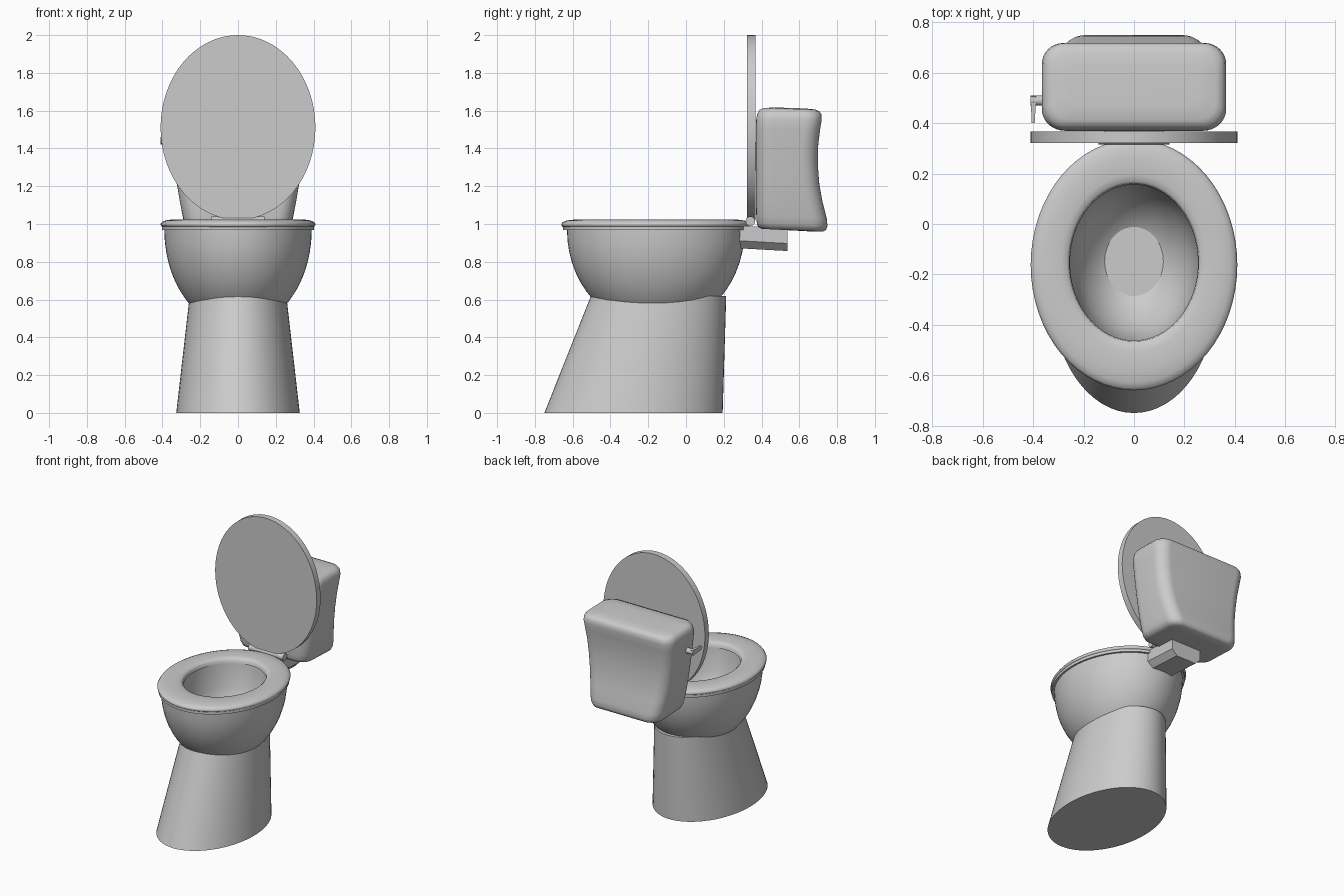
import bpy, bmesh
from math import sin, cos, pi, sqrt, radians
from mathutils import Matrix

if "Cube" in bpy.data.objects:
    bpy.data.objects.remove(bpy.data.objects["Cube"])

N = 64


def finish(bm, name, angle=35):
    bmesh.ops.recalc_face_normals(bm, faces=bm.faces)
    me = bpy.data.meshes.new(name)
    bm.to_mesh(me)
    bm.free()
    ob = bpy.data.objects.new(name, me)
    bpy.context.collection.objects.link(ob)
    bpy.ops.object.select_all(action='DESELECT')
    ob.select_set(True)
    bpy.context.view_layer.objects.active = ob
    bpy.ops.object.shade_smooth_by_angle(angle=radians(angle))
    return ob


def loft(name, rings, closed=False, angle=35):
    """Skin a list of point rings; cap the ends or join last to first."""
    bm = bmesh.new()
    vs = [[bm.verts.new(p) for p in r] for r in rings]
    pairs = list(zip(vs, vs[1:])) + ([(vs[-1], vs[0])] if closed else [])
    for a, b in pairs:
        n = len(a)
        for i in range(n):
            j = (i + 1) % n
            bm.faces.new((a[i], a[j], b[j], b[i]))
    if not closed:
        bm.faces.new(vs[0])
        bm.faces.new(vs[-1])
    return finish(bm, name, angle)


def oval(z, rx, ry, cy):
    return [(rx * cos(2 * pi * i / N), cy + ry * sin(2 * pi * i / N), z) for i in range(N)]


def rounded_rect(hx, y0, y1, r, zf, zb, steps=8):
    """Rounded rectangle whose height goes from zf (front) to zb (back)."""
    pts = []
    for k, (sx, y) in enumerate(((1, y1 - r), (-1, y1 - r), (-1, y0 + r), (1, y0 + r))):
        for s in range(steps + 1):
            a = pi / 2 * (k + s / steps)
            py = y + r * sin(a)
            t = (py - y0) / (y1 - y0)
            pts.append((sx * (hx - r) + r * cos(a), py, zf + (zb - zf) * t))
    return pts


def cylinder_x(name, x0, x1, y, z, r):
    bm = bmesh.new()
    m = Matrix.Translation(((x0 + x1) / 2, y, z)) @ Matrix.Rotation(pi / 2, 4, 'Y')
    bmesh.ops.create_cone(bm, cap_ends=True, segments=24, radius1=r, radius2=r,
                          depth=x1 - x0, matrix=m)
    return finish(bm, name)


# pedestal: leaning oval column
loft("pedestal", [oval(0, .327, .472, -.278), oval(.62, .256, .358, -.145)])

# bowl: half ellipsoid outside, rim flange, hollow inside, drain well
rings = []
for i in range(1, 15):
    a = pi / 2 * i / 14
    rings.append(oval(.967 - .52 * cos(a), .39 * sin(a), .47 * sin(a), -.16))
rings += [oval(.967, .403, .49, -.162), oval(.987, .403, .49, -.162),
          oval(.987, .262, .318, -.153), oval(.95, .258, .314, -.153)]
for i in range(1, 12):
    t = 1 - .71 * i / 11
    rings.append(oval(.95 - .37 * sqrt(1 - t * t), .258 * t,
                      .085 + (.314 - .085) * (t - .29) / .71, -.145 - .008 * t))
rings += [oval(.5, .07, .079, -.138)]
loft("bowl", rings)

# seat: rounded oval ring
loft("seat", [oval(z, rx, ry, cy) for z, rx, ry, cy in (
    (.985, .400, .490, -.162), (.990, .408, .496, -.162), (1.000, .410, .498, -.162),
    (1.011, .402, .490, -.162), (1.019, .383, .468, -.161), (1.024, .350, .425, -.159),
    (1.024, .290, .350, -.155), (1.018, .266, .322, -.153), (1.010, .257, .313, -.153),
    (.985, .254, .309, -.153))], closed=True, angle=50)

# lid: upright oval plate
loft("lid", [[(.41 * cos(2 * pi * i / N), y, 1.511 + .489 * sin(2 * pi * i / N))
              for i in range(N)] for y in (.322, .367)])

# hinge
cylinder_x("hinge", -.14, .14, .341, 1.015, .025)

# tank: tapering rounded box with hollowed back
body = [  # half width, front, back, corner radius, front z, back z
    (.19, .45, .67, .05, .972, .960), (.245, .400, .725, .07, .974, .960),
    (.270, .382, .743, .08, .984, .970), (.282, .375, .749, .085, 1.005, .992),
    (.291, .372, .745, .085, 1.04, 1.03), (.308, .371, .722, .085, 1.12, 1.12),
    (.323, .370, .706, .085, 1.21, 1.21), (.337, .369, .698, .085, 1.31, 1.31),
    (.350, .369, .699, .085, 1.41, 1.41), (.361, .370, .710, .085, 1.50, 1.50),
    (.366, .372, .718, .085, 1.555, 1.55), (.361, .378, .717, .085, 1.585, 1.58),
    (.348, .390, .706, .08, 1.605, 1.597), (.325, .412, .685, .07, 1.614, 1.606),
    (.26, .47, .63, .05, 1.617, 1.612)]
loft("tank", [rounded_rect(*b) for b in body], angle=60)

# connector: chamfered duct from bowl to tank
loft("connector", [[(x, y, z + dz) for x, z in (
    (-.08, .87), (.08, .87), (.12, .91), (.12, .99), (-.12, .99), (-.12, .91))]
    for y, dz in ((.22, .005), (.537, -.013))])

# flush handle: pivot rod and tapered lever
cylinder_x("handle_rod", -.41, -.33, .49, 1.44, .02)
loft("handle_lever", [[(cx + sx * w, y, 1.44 + sz * h)
                       for sx, sz in ((-1, -1), (1, -1), (1, 1), (-1, 1))]
                      for y, cx, w, h in ((.505, -.399, .011, .018), (.40, -.40, .006, .014))])
